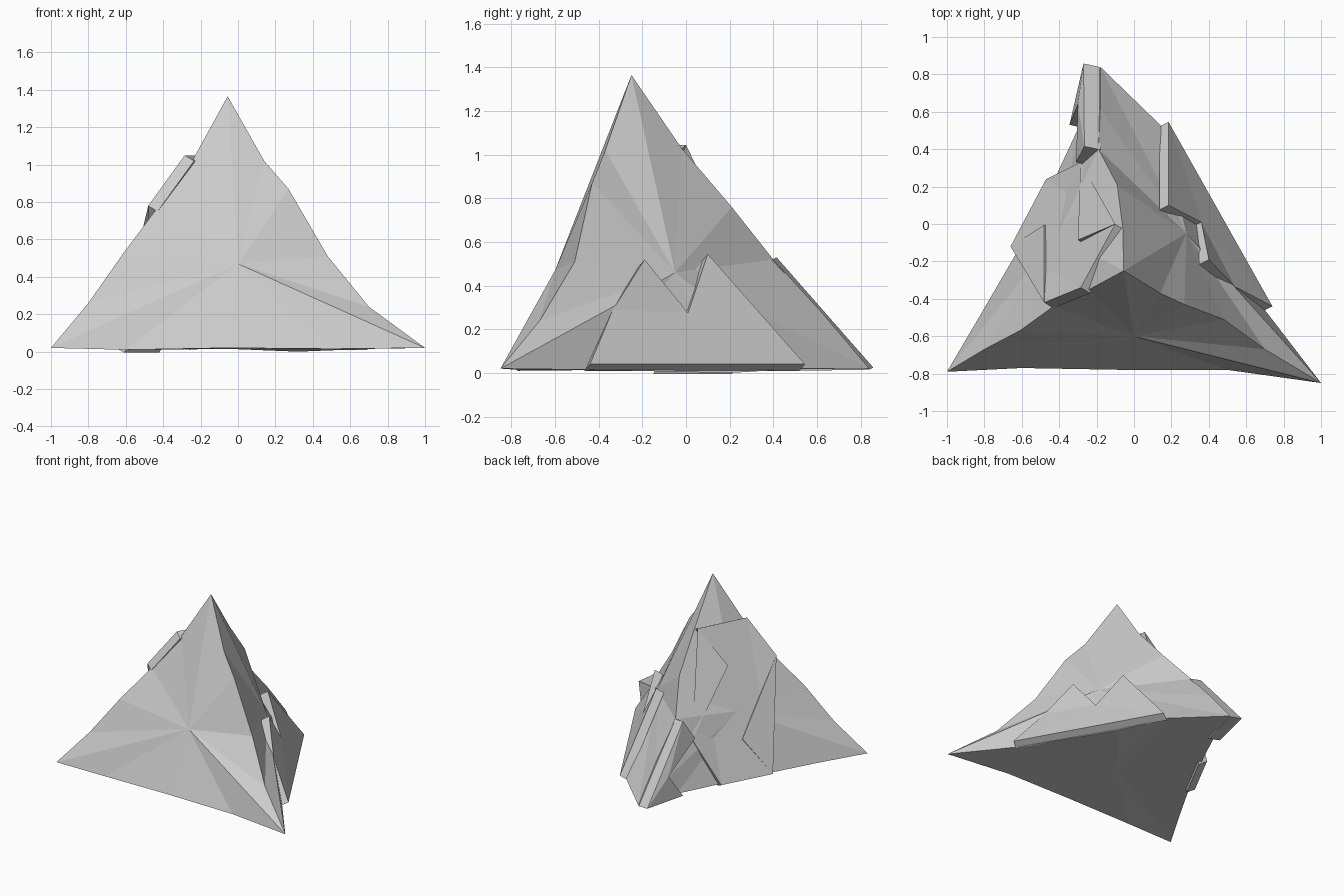
import bpy, bmesh
from mathutils import Vector

if "Cube" in bpy.data.objects:
    bpy.data.objects.remove(bpy.data.objects["Cube"])


def make_object(name, bm):
    bmesh.ops.recalc_face_normals(bm, faces=bm.faces)
    mesh = bpy.data.meshes.new(name)
    bm.to_mesh(mesh)
    bm.free()
    obj = bpy.data.objects.new(name, mesh)
    bpy.context.collection.objects.link(obj)
    return obj


def slab(name, outline, inward):
    # raised plate: outline swept inward into the body
    bm = bmesh.new()
    outer = [bm.verts.new(p) for p in outline]
    face = bm.faces.new(outer)
    inner = [bm.verts.new(Vector(p) + Vector(inward)) for p in outline]
    back = bm.faces.new(inner[::-1])
    n = len(outer)
    for i in range(n):
        bm.faces.new((outer[i], inner[i], inner[(i + 1) % n], outer[(i + 1) % n]))
    bmesh.ops.triangulate(bm, faces=[face, back])
    return make_object(name, bm)


# pyramid body: four corners joined by slightly uneven edges
left, right = (-1, -.79, .02), (1, -.85, .02)
back, apex = (-.18, .84, .02), (-.055, -.25, 1.365)
left_up = [(-.8, -.67, .26), (-.61, -.57, .53), (-.43, -.44, .77), (-.24, -.35, 1.03)]
right_up = [(.7, -.67, .24), (.48, -.51, .51), (.27, -.43, .87), (.14, -.37, 1.02)]
back_up = [(-.18, .62, .28), (-.19, .4, .52), (-.09, .21, .76), (-.06, -.02, 1.03)]
front_base = [(-.6, -.77, .01), (-.05, -.78, .02), (.5, -.78, .015)]
right_base = [(.7, -.46, .015), (.32, .2, 0), (.14, .53, .02)]
left_base = [(-.8, -.45, .02), (-.62, -.14, .015), (-.42, .25, .015), (-.29, .53, .02)]

sides = [
    ([left, *front_base, right, *right_up, apex, *left_up[::-1]], (0, -.6, .47)),
    ([right, *right_base, back, *back_up, apex, *right_up[::-1]], (.28, -.05, .46)),
    ([back, *left_base[::-1], left, *left_up, apex, *back_up[::-1]], (-.41, -.06, .47)),
    ([left, *left_base, back, *right_base[::-1], right, *front_base[::-1]], (-.05, -.25, .015)),
]
bm = bmesh.new()
cache = {}


def vert(p):
    if p not in cache:
        cache[p] = bm.verts.new(p)
    return cache[p]


for loop, centre in sides:
    for a, b in zip(loop, loop[1:] + loop[:1]):
        bm.faces.new((vert(a), vert(b), vert(centre)))
make_object("pyramid_body", bm)

# two-peaked plate on the right side
slab("right_plate",
     [(.74, -.44, .04), (.54, -.335, .29), (.4, -.19, .52), (.36, .01, .275),
      (.185, .1, .545), (.185, .545, .04)],
     (-.05, -.025, -.03))

# zigzag plate on the left side
slab("left_plate",
     [(-.48, -.42, .78), (-.285, -.34, 1.05), (-.1, 0, 1.045), (-.3, -.085, .78),
      (-.285, .33, .36), (-.47, .24, .025), (-.66, -.12, .025), (-.48, -.005, .29)],
     (.05, -.03, -.03))

# plate on the back corner
slab("back_plate",
     [(-.265, .415, .53), (-.31, .33, .38), (-.3, .64, .2), (-.345, .53, .02),
      (-.27, .858, .025)],
     (.085, -.018, -.01))
